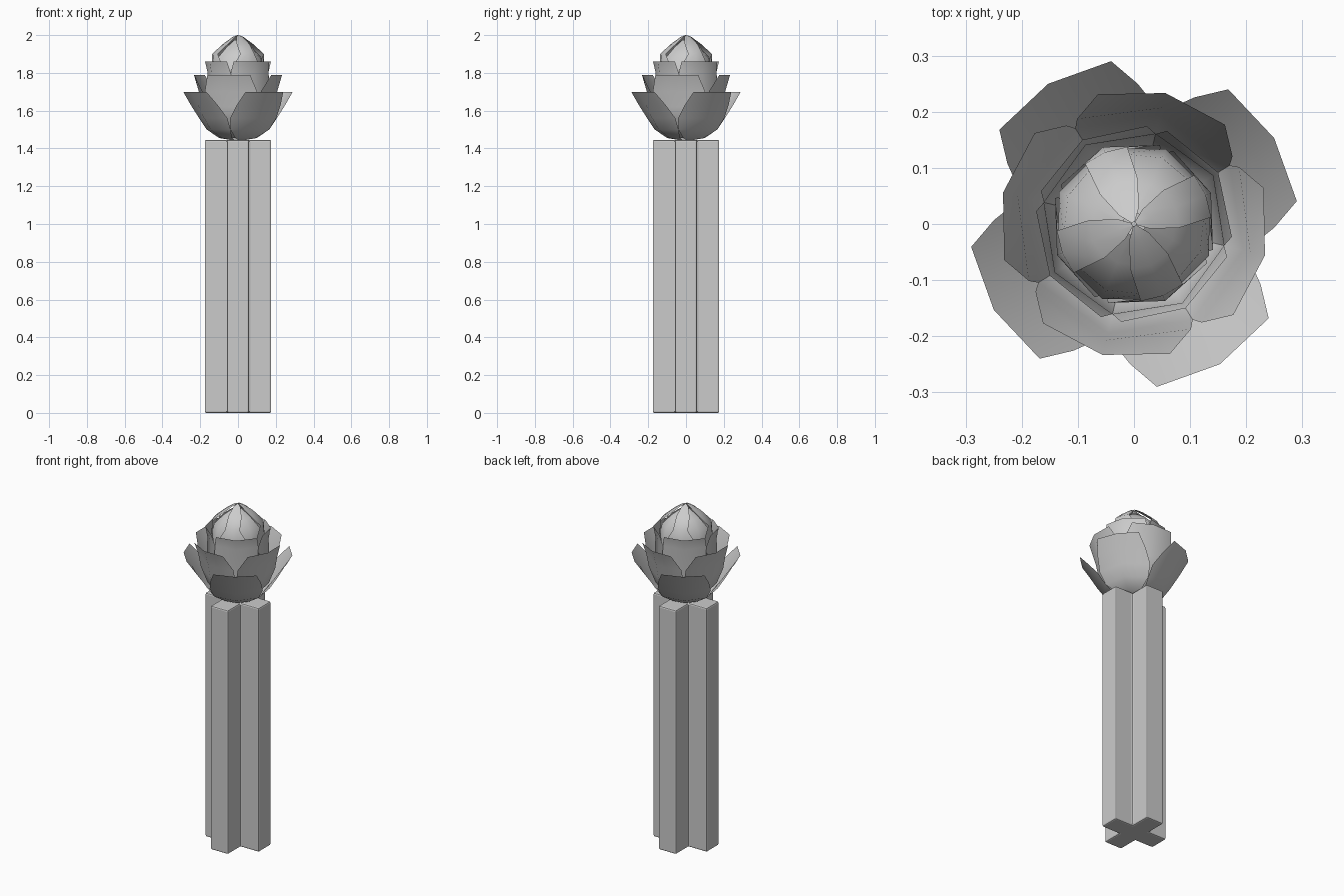
import bpy, bmesh
from math import sin, cos, radians

if "Cube" in bpy.data.objects:
    bpy.data.objects.remove(bpy.data.objects["Cube"])


def finish(name, bm, smooth):
    me = bpy.data.meshes.new(name)
    bm.to_mesh(me)
    bm.free()
    ob = bpy.data.objects.new(name, me)
    bpy.context.collection.objects.link(ob)
    if smooth:
        bpy.context.view_layer.objects.active = ob
        ob.select_set(True)
        bpy.ops.object.shade_smooth_by_angle(angle=radians(50))
        ob.select_set(False)
    return ob


def petal_ring(name, centre, profile):
    """Four curved petals; profile rows are radius, height, half angle."""
    bm = bmesh.new()
    for k in range(4):
        rows = []
        for r, z, half in profile:
            row = []
            for t in (-1, 0, 1):
                a = radians(centre + 90 * k + t * half)
                row.append(bm.verts.new((r * cos(a), r * sin(a), z)))
            rows.append(row)
        for lo, hi in zip(rows, rows[1:]):
            for i in range(2):
                bm.faces.new((lo[i], lo[i + 1], hi[i + 1], hi[i]))
    return finish(name, bm, True)


# Cross-shaped post
L, W, H = 0.176, 0.057, 1.445
outline = []
for k in range(4):
    c, s = round(cos(radians(90 * k))), round(sin(radians(90 * k)))
    for x, y in ((L, -W), (L, W), (W, W)):
        outline.append((c * x - s * y, s * x + c * y, 0))
bm = bmesh.new()
base = bm.faces.new([bm.verts.new(p) for p in outline])
top = bmesh.ops.extrude_face_region(bm, geom=[base])["geom"]
bmesh.ops.translate(bm, vec=(0, 0, H),
                    verts=[v for v in top if isinstance(v, bmesh.types.BMVert)])
bmesh.ops.recalc_face_normals(bm, faces=bm.faces)
post = finish("post", bm, False)
bev = post.modifiers.new("edge_bevel", "BEVEL")
bev.width = 0.008
bev.segments = 2

# Open outer petals
petal_ring("outer_petals", 31.5, [
    (0.04, 1.445, 30), (0.10, 1.455, 40), (0.17, 1.50, 45),
    (0.21, 1.56, 43), (0.25, 1.63, 33), (0.293, 1.70, 23.5)])
petal_ring("middle_petals", 76.5, [
    (0.04, 1.455, 30), (0.10, 1.475, 40), (0.165, 1.53, 45),
    (0.20, 1.62, 45), (0.213, 1.70, 42), (0.24, 1.79, 29)])
petal_ring("inner_petals", 31.5, [
    (0.04, 1.465, 30), (0.09, 1.49, 40), (0.145, 1.55, 46),
    (0.168, 1.65, 48), (0.165, 1.80, 45), (0.176, 1.86, 39)])

# Closed bud
petal_ring("bud_under_petals", 67, [
    (0.07, 1.50, 44), (0.14, 1.60, 46), (0.145, 1.80, 44),
    (0.128, 1.88, 34), (0.075, 1.935, 32), (0.02, 1.975, 38)])
petal_ring("bud_petals", 22, [
    (0.06, 1.49, 44), (0.135, 1.60, 45), (0.148, 1.80, 40),
    (0.138, 1.90, 17), (0.08, 1.953, 27), (0.03, 1.99, 38), (0.004, 2.0, 44)])
